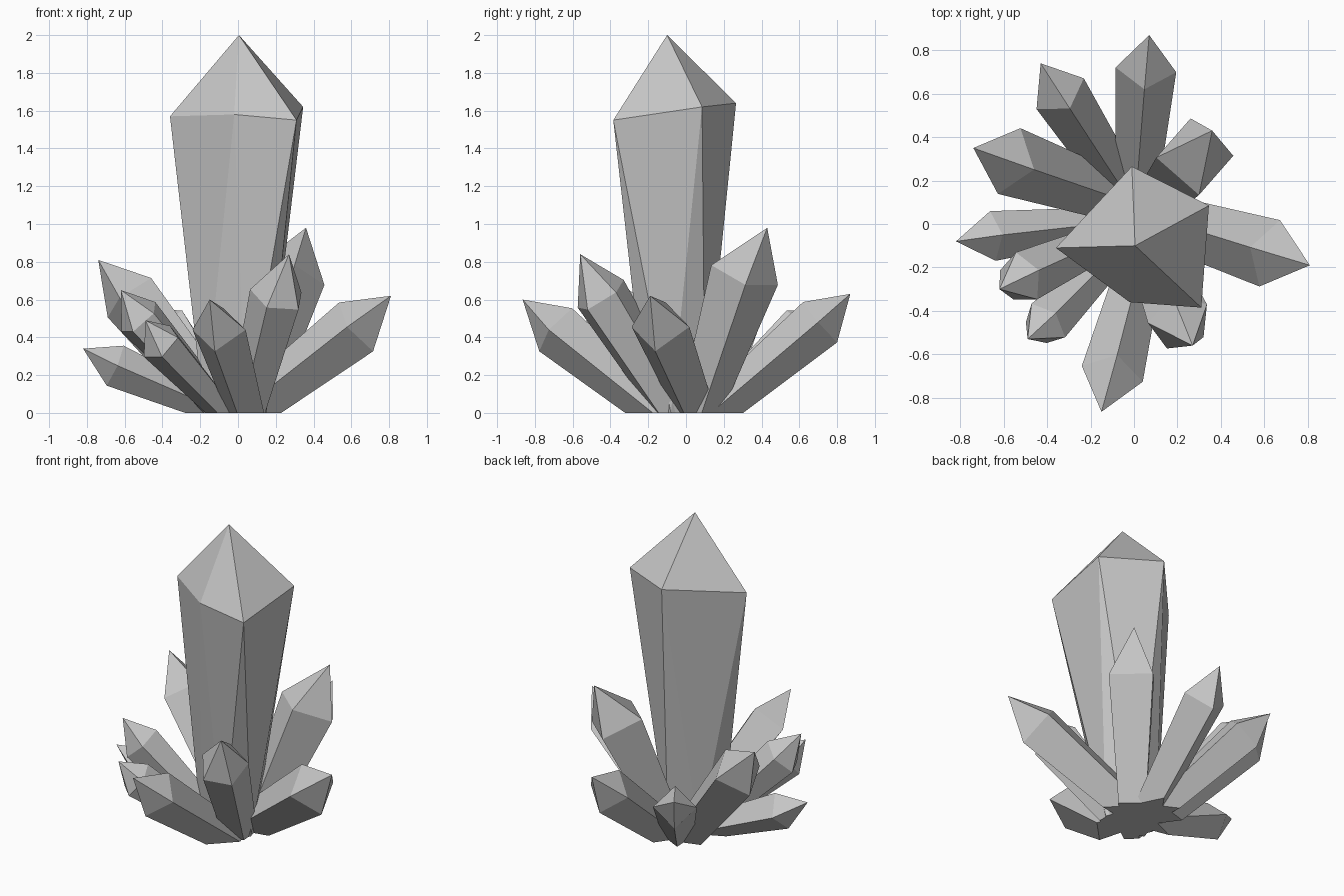
import bpy
import math
from mathutils import Vector

cube = bpy.data.objects.get("Cube")
if cube:
    bpy.data.objects.remove(cube, do_unlink=True)

# Single stone colour
stone = bpy.data.materials.new("grey_crystal")
stone.use_nodes = True
colour = (0.56, 0.56, 0.56, 1.0)
stone.diffuse_color = colour
stone.node_tree.nodes["Principled BSDF"].inputs["Base Color"].default_value = colour

UP = Vector((0, 0, 1))


def build_crystal(name, base_ring, shoulder_ring, tip):
    """Flat-faced prism from a ground ring to a shoulder ring, closed by a point."""
    count = len(base_ring)
    points = list(base_ring) + list(shoulder_ring) + [tip]
    faces = [tuple(reversed(range(count)))]
    for i in range(count):
        j = (i + 1) % count
        # Each side is split so that a twisted crystal stays convex
        faces.append((i, j, count + j))
        faces.append((i, count + j, count + i))
        faces.append((count + i, count + j, 2 * count))
    mesh = bpy.data.meshes.new(name)
    mesh.from_pydata(points, [], faces)
    mesh.materials.append(stone)
    mesh.update()
    crystal = bpy.data.objects.new(name, mesh)
    bpy.context.collection.objects.link(crystal)


def leaning_crystal(name, base, shoulder, tip, radius, spin=90, sides=4, taper=0.7):
    """Tapered crystal leaning along base to shoulder, cut flat at the ground."""
    foot, middle = Vector((*base, 0)), Vector(shoulder)
    axis = (middle - foot).normalized()
    side = UP.cross(axis).normalized()
    rise = axis.cross(side)
    ground, ring = [], []
    for i in range(sides):
        angle = math.radians(spin) + math.tau * i / sides
        spoke = (side * math.cos(angle) + rise * math.sin(angle)) * radius
        top = middle + spoke
        low = foot + spoke * taper
        # Slide the lower end along its own edge until it meets the ground
        edge = top - low
        ground.append(low - edge * (low.z / edge.z))
        ring.append(top)
    build_crystal(name, ground, ring, Vector(tip))


# Tall central crystal, slightly twisted
build_crystal(
    "central_crystal",
    [(-0.18, -0.12, 0), (0.04, -0.21, 0), (0.15, -0.08, 0), (0.06, 0.1, 0), (-0.13, 0.05, 0)],
    [(-0.36, -0.11, 1.57), (-0.02, -0.36, 1.58), (0.31, -0.385, 1.55),
     (0.345, 0.085, 1.62), (-0.01, 0.265, 1.64)],
    (0.005, -0.1, 2))

# Ring of small crystals around it
leaning_crystal("back_crystal", base=(0.01, 0.14), shoulder=(0.055, 0.71, 0.48),
                tip=(0.07, 0.87, 0.63), radius=0.14)
leaning_crystal("back_right_crystal", base=(-0.04, 0.14), shoulder=(-0.34, 0.6, 0.44),
                tip=(-0.43, 0.74, 0.55), radius=0.13)
leaning_crystal("right_tall_crystal", base=(-0.08, 0.12), shoulder=(-0.575, 0.29, 0.61),
                tip=(-0.74, 0.35, 0.81), radius=0.16)
leaning_crystal("right_low_crystal", base=(-0.07, 0.01), shoulder=(-0.65, -0.055, 0.25),
                tip=(-0.82, -0.08, 0.34), radius=0.115, taper=0.6)
leaning_crystal("front_right_crystal", base=(-0.08, -0.05), shoulder=(-0.52, -0.25, 0.5),
                tip=(-0.62, -0.3, 0.65), radius=0.125, sides=5, taper=0.6)
leaning_crystal("front_right_small_crystal", base=(-0.07, -0.12), shoulder=(-0.41, -0.46, 0.37),
                tip=(-0.49, -0.53, 0.49), radius=0.115, sides=5, taper=0.6)
leaning_crystal("front_crystal", base=(0.04, -0.15), shoulder=(-0.1, -0.69, 0.44),
                tip=(-0.15, -0.865, 0.6), radius=0.145)
leaning_crystal("front_left_crystal", base=(0.05, -0.06), shoulder=(0.21, -0.45, 0.62),
                tip=(0.27, -0.56, 0.84), radius=0.15, spin=84, sides=5)
leaning_crystal("left_crystal", base=(0.03, 0.05), shoulder=(0.625, -0.135, 0.455),
                tip=(0.81, -0.19, 0.62), radius=0.16)
leaning_crystal("back_left_crystal", base=(0.07, 0.07), shoulder=(0.28, 0.31, 0.73),
                tip=(0.36, 0.43, 0.98), radius=0.185, spin=45, taper=0.6)
